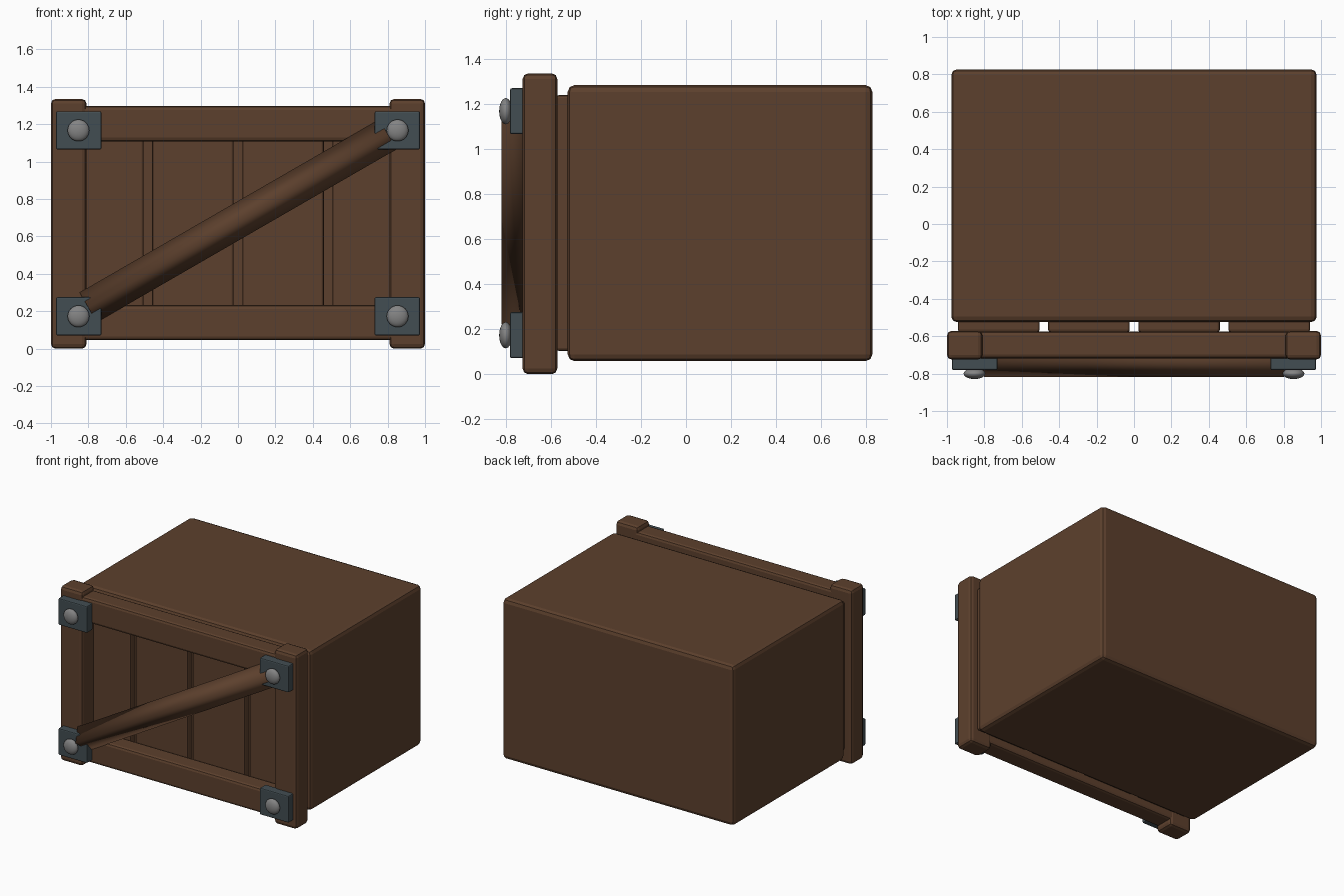
import bpy, math

if "Cube" in bpy.data.objects:
    bpy.data.objects.remove(bpy.data.objects["Cube"])


def material(name, color):
    m = bpy.data.materials.new(name)
    m.diffuse_color = (*color, 1)
    m.use_nodes = True
    m.node_tree.nodes["Principled BSDF"].inputs["Base Color"].default_value = m.diffuse_color
    return m


WOOD = material("brown wood", (0.108, 0.051, 0.026))
IRON = material("dark iron", (0.055, 0.075, 0.085))
STEEL = material("grey steel", (0.23, 0.23, 0.23))


def box(name, lo, hi, mat, bevel, segments=2):
    """Bevelled box between two corners."""
    bpy.ops.mesh.primitive_cube_add(size=1, location=[(a + b) / 2 for a, b in zip(lo, hi)])
    o = bpy.context.object
    o.name = name
    o.scale = [b - a for a, b in zip(lo, hi)]
    bpy.ops.object.transform_apply(location=False, rotation=False, scale=True)
    o.data.materials.append(mat)
    mod = o.modifiers.new("bevel", 'BEVEL')
    mod.width = bevel
    mod.segments = segments
    return o


# Crate body
box("crate_body", (-0.977, -0.525, 0.058), (0.977, 0.827, 1.283), WOOD, 0.03)

# Four front planks
for i in range(4):
    cx = (i - 1.5) * 0.482
    box("front_plank", (cx - 0.218, -0.577, 0.104), (cx + 0.218, -0.50, 1.238), WOOD, 0.012)

# Horizontal rails
for z0, z1 in ((0.045, 0.233), (1.108, 1.297)):
    box("frame_rail", (-0.9, -0.718, z0), (0.9, -0.574, z1), WOOD, 0.02)

for s in (-1, 1):
    # Vertical posts
    xs = sorted((s * 0.81, s * 1.0))
    box("frame_post", (xs[0], -0.725, 0.0), (xs[1], -0.571, 1.335), WOOD, 0.025)
    for z in (0.173, 1.167):
        # Corner plates
        xs = sorted((s * 0.73, s * 0.973))
        box("corner_plate", (xs[0], -0.781, z - 0.102), (xs[1], -0.71, z + 0.102), IRON, 0.008)
        # Domed rivets
        bpy.ops.mesh.primitive_uv_sphere_add(segments=24, ring_count=16, radius=0.058,
                                             location=(s * 0.853, -0.800, z))
        r = bpy.context.object
        r.name = "rivet"
        r.scale = (1, 0.5, 1)
        bpy.ops.object.transform_apply(location=False, rotation=False, scale=True)
        r.data.materials.append(STEEL)
        bpy.ops.object.shade_smooth()

# Diagonal brace: square bar turned edge-forward, softly shaded
bpy.ops.mesh.primitive_cylinder_add(vertices=4, radius=0.092, depth=1.85,
                                    location=(0, -0.726, 0.683),
                                    rotation=(0, math.radians(60), 0))
brace = bpy.context.object
brace.name = "diagonal_brace"
brace.data.materials.append(WOOD)
bpy.ops.object.shade_smooth()
